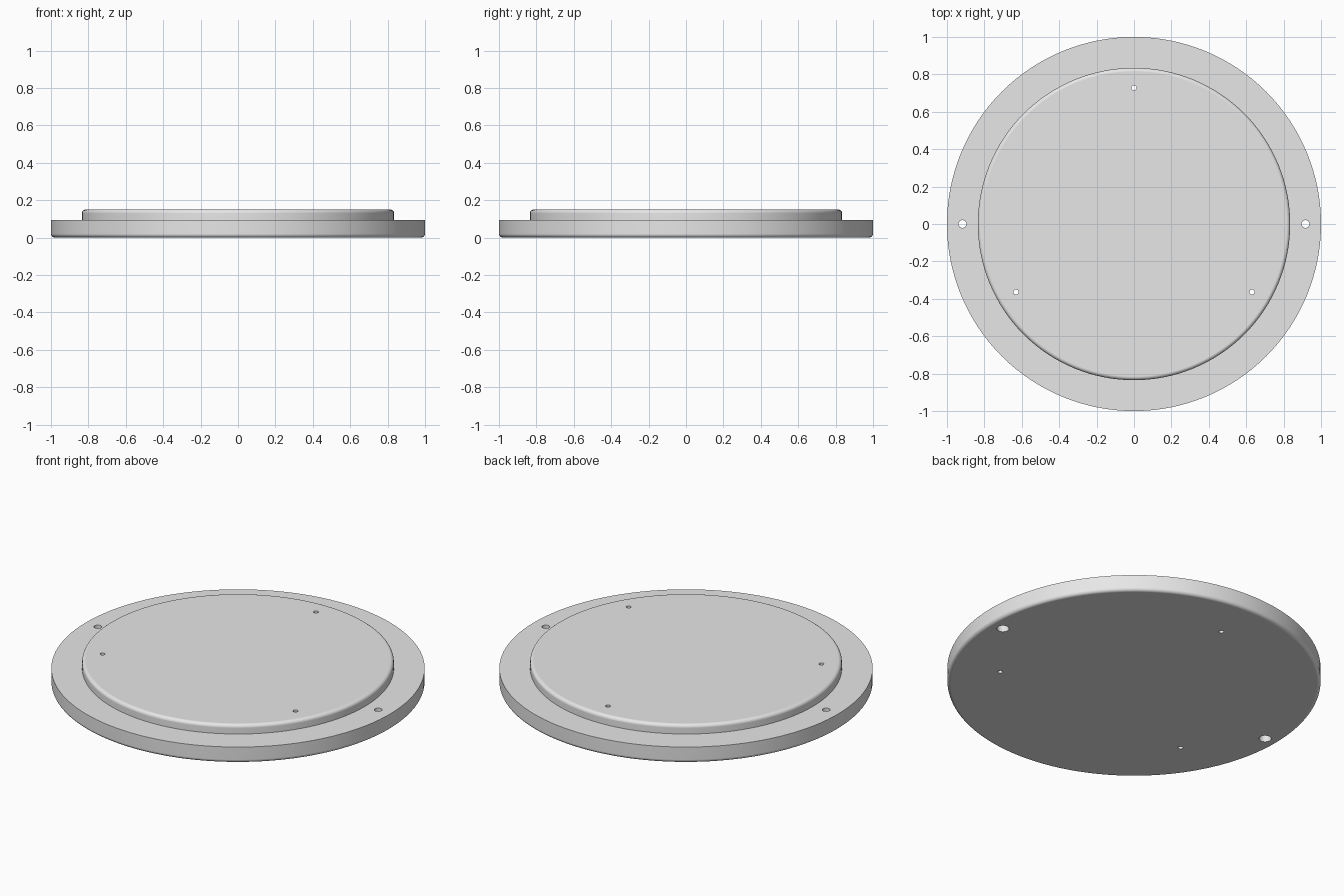
import bpy, bmesh
from math import sin, cos, pi, radians

cube = bpy.data.objects.get("Cube")
if cube:
    bpy.data.objects.remove(cube, do_unlink=True)

SEGMENTS = 128
RIM_RADIUS, RIM_TOP = 1.0, 0.095
DISC_RADIUS, DISC_TOP = 0.835, 0.15
FILLET = 0.02

# Plain grey material
grey = bpy.data.materials.new("plain_grey")
grey.use_nodes = True
grey.diffuse_color = (0.8, 0.8, 0.8, 1)
grey.node_tree.nodes["Principled BSDF"].inputs["Base Color"].default_value = grey.diffuse_color


def fillet(cx, cz, start, steps=6):
    """Quarter-circle profile points, starting at the given angle."""
    angles = [start + pi / 2 * i / steps for i in range(steps + 1)]
    return [(cx + FILLET * cos(a), cz + FILLET * sin(a)) for a in angles]


def turned(name, profile, segments, location=(0, 0, 0)):
    """Turn a bottom-to-top profile of (radius, height) into a closed solid."""
    bm = bmesh.new()
    rings = [[bm.verts.new((r * cos(2 * pi * i / segments), r * sin(2 * pi * i / segments), z))
              for i in range(segments)] for r, z in profile]
    for low, high in zip(rings, rings[1:]):
        for i in range(segments):
            j = (i + 1) % segments
            bm.faces.new((low[i], low[j], high[j], high[i]))
    bm.faces.new(rings[0][::-1])
    bm.faces.new(rings[-1])
    mesh = bpy.data.meshes.new(name)
    bm.to_mesh(mesh)
    bm.free()
    mesh.materials.append(grey)
    obj = bpy.data.objects.new(name, mesh)
    obj.location = location
    bpy.context.collection.objects.link(obj)
    return obj


# Stepped round plate: rounded lower rim, sharp shoulder, rounded raised disc
profile = fillet(RIM_RADIUS - FILLET, FILLET, -pi / 2)
profile += [(RIM_RADIUS, RIM_TOP), (DISC_RADIUS, RIM_TOP)]
profile += fillet(DISC_RADIUS - FILLET, DISC_TOP - FILLET, 0)
plate = turned("stepped_plate", profile, SEGMENTS)

# Two counterbored rim holes and three small holes through the disc
bolt = [(0.033, -0.05), (0.033, 0.05), (0.021, 0.05), (0.021, 0.2)]
pin = [(0.0135, -0.05), (0.0135, 0.25)]
cutters = [turned("rim_hole_cutter", bolt, 32, (side * 0.917, 0, 0)) for side in (-1, 1)]
for angle in (90, 210, 330):
    a = radians(angle)
    cutters.append(turned("disc_hole_cutter", pin, 24, (0.728 * cos(a), 0.728 * sin(a), 0)))

bpy.context.view_layer.objects.active = plate
for cutter in cutters:
    cutter.hide_render = True
    cut = plate.modifiers.new("hole", "BOOLEAN")
    cut.operation = "DIFFERENCE"
    cut.solver = "EXACT"
    cut.object = cutter
    bpy.ops.object.modifier_apply(modifier=cut.name)
    bpy.data.objects.remove(cutter, do_unlink=True)

# Smooth curved walls, crisp edges, level flat faces
bpy.ops.object.select_all(action="DESELECT")
plate.select_set(True)
bpy.ops.object.shade_smooth_by_angle(angle=radians(30))
level = plate.modifiers.new("level_faces", "WEIGHTED_NORMAL")
level.keep_sharp = True
